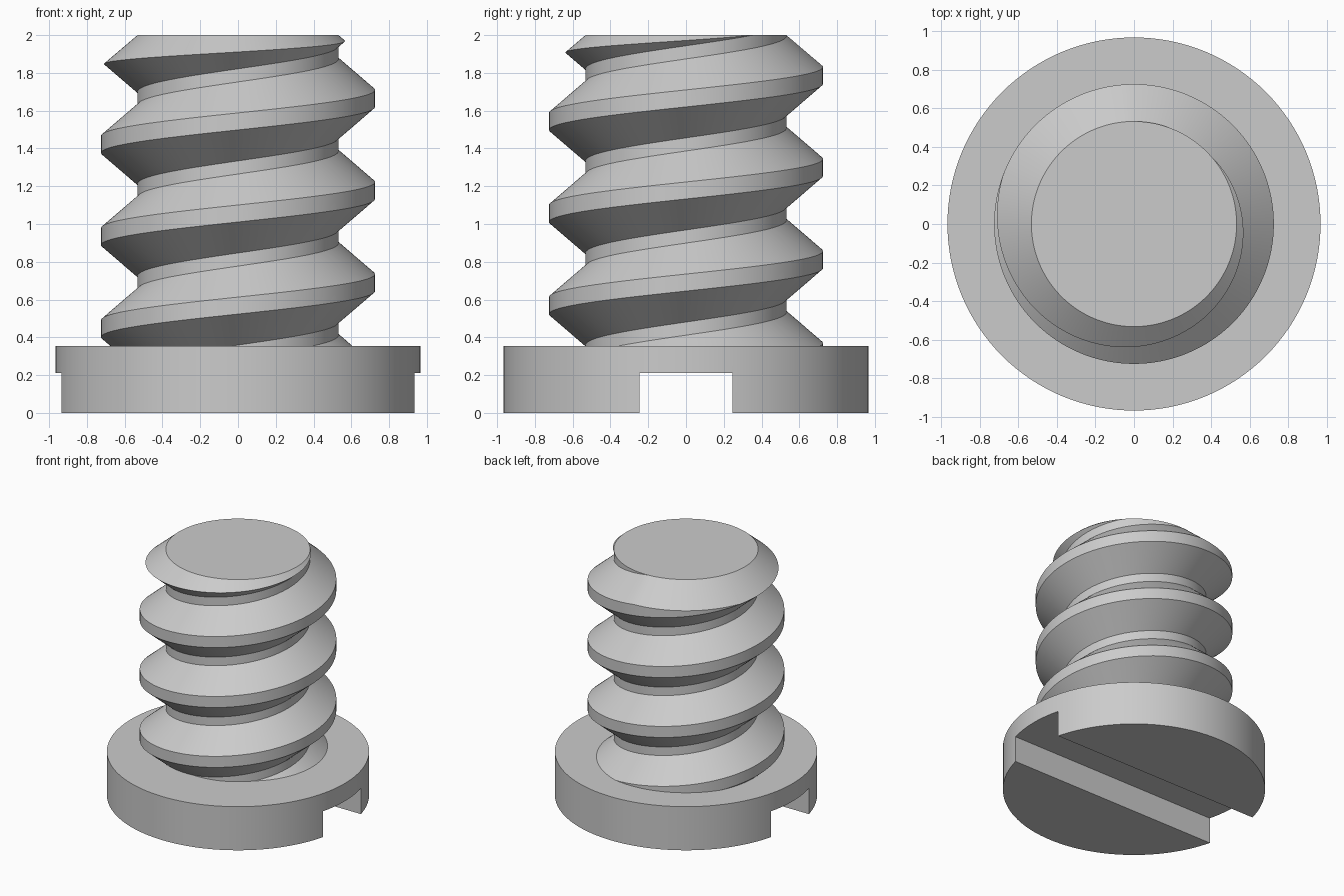
import bpy, bmesh, math

cube = bpy.data.objects.get("Cube")
if cube:
    bpy.data.objects.remove(cube, do_unlink=True)

SEGMENTS = 128
HEAD_RADIUS, HEAD_TOP = 0.967, 0.355
SLOT_HALF, SLOT_DEPTH = 0.245, 0.21
ROOT, CREST, TOP = 0.532, 0.725, 2.0
PITCH, CREST_HALF, FLANK = 0.4875, 0.045, 0.164
SLOPE = (CREST - ROOT) / FLANK
START, TURNS = 0.69 - 3 * PITCH, 7

steel = bpy.data.materials.new("plain grey")
steel.use_nodes = True
grey = (0.6, 0.6, 0.6, 1)
steel.diffuse_color = grey
steel.node_tree.nodes["Principled BSDF"].inputs["Base Color"].default_value = grey


def make_object(name, bm):
    mesh = bpy.data.meshes.new(name)
    bmesh.ops.recalc_face_normals(bm, faces=bm.faces)
    bm.to_mesh(mesh)
    bm.free()
    obj = bpy.data.objects.new(name, mesh)
    bpy.context.collection.objects.link(obj)
    mesh.materials.append(steel)
    return obj


def activate(obj):
    bpy.ops.object.select_all(action='DESELECT')
    obj.select_set(True)
    bpy.context.view_layer.objects.active = obj


def smooth(obj):
    activate(obj)
    bpy.ops.object.shade_smooth_by_angle(angle=math.radians(30))


# Head: disc with a straight driver slot across its underside
bm = bmesh.new()
bmesh.ops.create_cone(bm, cap_ends=True, segments=SEGMENTS,
                      radius1=HEAD_RADIUS, radius2=HEAD_RADIUS, depth=HEAD_TOP)
bmesh.ops.translate(bm, verts=bm.verts, vec=(0, 0, HEAD_TOP / 2))
head = make_object("head", bm)

bm = bmesh.new()
bmesh.ops.create_cube(bm, size=2)
bmesh.ops.scale(bm, verts=bm.verts, vec=(1.5, SLOT_HALF, SLOT_DEPTH))
cutter = make_object("slot_cutter", bm)
cutter.hide_render = True

cut = head.modifiers.new("slot", 'BOOLEAN')
cut.operation = 'DIFFERENCE'
cut.solver = 'EXACT'
cut.object = cutter
activate(head)
bpy.ops.object.modifier_apply(modifier=cut.name)
bpy.data.objects.remove(cutter, do_unlink=True)
smooth(head)


# Thread: a helical trapezoid profile, trimmed by the end chamfer
def over_chamfer(point):
    r, z = point
    return (r - ROOT) + SLOPE * (z - TOP)


def thread_column(angle):
    rise = START + PITCH * angle / math.tau
    raw = []
    for turn in range(TURNS):
        z = rise + turn * PITCH
        raw += [(CREST, z - CREST_HALF), (CREST, z + CREST_HALF),
                (ROOT, z + CREST_HALF + FLANK),
                (ROOT, z + PITCH - CREST_HALF - FLANK)]
    column = [raw[0]]
    for a, b in zip(raw, raw[1:]):
        fa, fb = over_chamfer(a), over_chamfer(b)
        if fb <= 0:
            column.append(b)
        elif fa < 0:
            t = fa / (fa - fb)
            column.append((a[0] + t * (b[0] - a[0]), a[1] + t * (b[1] - a[1])))
        else:
            column.append((ROOT, TOP))
    return column


bm = bmesh.new()
columns = []
for i in range(SEGMENTS + 1):
    angle = math.tau * i / SEGMENTS
    columns.append([bm.verts.new((r * math.cos(angle), r * math.sin(angle), z))
                    for r, z in thread_column(angle)])
for left, right in zip(columns, columns[1:]):
    for k in range(len(left) - 1):
        bm.faces.new((left[k], right[k], right[k + 1], left[k + 1]))
bmesh.ops.remove_doubles(bm, verts=bm.verts, dist=0.0002)

# Trim inside the head and close both ends
bmesh.ops.bisect_plane(bm, geom=bm.verts[:] + bm.edges[:] + bm.faces[:],
                       plane_co=(0, 0, HEAD_TOP - 0.05), plane_no=(0, 0, 1),
                       clear_inner=True)
bmesh.ops.holes_fill(bm, edges=[e for e in bm.edges if e.is_boundary], sides=0)
smooth(make_object("threaded_shank", bm))
